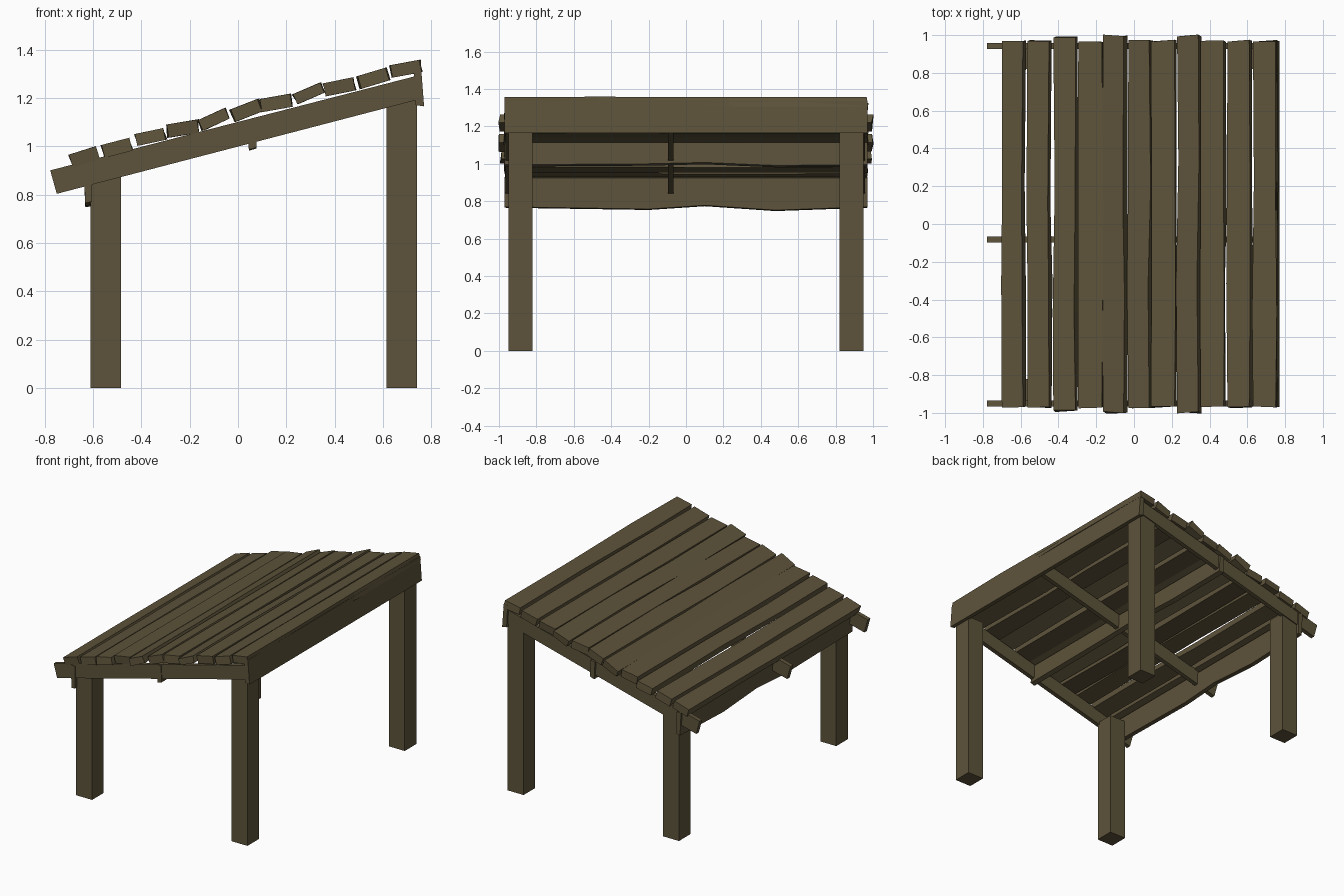
import bpy, bmesh, math, random

if "Cube" in bpy.data.objects:
    bpy.data.objects.remove(bpy.data.objects["Cube"])

random.seed(4)
wood = bpy.data.materials.new("weathered_wood")
wood.diffuse_color = (0.11, 0.087, 0.043, 1)
wood.use_nodes = True
wood.node_tree.nodes["Principled BSDF"].inputs["Base Color"].default_value = wood.diffuse_color


def prism(name, profile, ys, wobble_x=0.0, wobble_z=None):
    """Sweep an xz profile along y; inner rings can be nudged for a rough-sawn look."""
    bm = bmesh.new()
    rings = []
    for i, y in enumerate(ys):
        end = i in (0, len(ys) - 1)
        ring = []
        for k, (x, z) in enumerate(profile):
            dx = 0 if end else random.uniform(-wobble_x, wobble_x)
            dz = wobble_z[i] if wobble_z and k < 2 else 0   # first two points = bottom edge
            dy = random.uniform(-0.006, 0.006) if end and wobble_x else 0
            ring.append(bm.verts.new((x + dx, y + dy, z + dz + dx * 0.26)))
        rings.append(ring)
    n = len(profile)
    for a, b in zip(rings, rings[1:]):
        for k in range(n):
            bm.faces.new((a[k], a[(k + 1) % n], b[(k + 1) % n], b[k]))
    bm.faces.new(rings[0])
    bm.faces.new(rings[-1])
    bmesh.ops.recalc_face_normals(bm, faces=bm.faces)
    me = bpy.data.meshes.new(name)
    bm.to_mesh(me)
    bm.free()
    me.materials.append(wood)
    ob = bpy.data.objects.new(name, me)
    bpy.context.collection.objects.link(ob)
    return ob


# four square posts, tall at +x and short at -x
for side, x0, x1, top in (("low", -0.61, -0.485, 0.89), ("high", 0.615, 0.74, 1.19)):
    for end, y0 in (("front", -0.95), ("back", 0.82)):
        prism(f"{side}_{end}_post", [(x0, 0), (x1, 0), (x1, top), (x0, top)], [y0, y0 + 0.13])

# three sloping rafters
rafter = [(-0.75, 0.803), (0.735, 1.19), (0.735, 1.29), (-0.777, 0.90)]
for name, y in (("front", -0.95), ("middle", -0.082), ("back", 0.942)):
    prism(f"{name}_rafter", rafter, [y - 0.015, y + 0.015])

# lengthwise beams with an uneven lower edge
beam_y = [-0.97, -0.2, 0.1, 0.48, 0.97]
prism("low_beam", [(-0.632, 0.765), (-0.605, 0.77), (-0.605, 0.925), (-0.64, 0.93)],
      beam_y, wobble_z=[0, -0.012, 0.008, -0.018, 0])
prism("middle_beam", [(0.045, 0.985), (0.077, 0.995), (0.072, 1.115), (0.038, 1.108)],
      beam_y, wobble_z=[0, 0.005, 0.012, -0.004, 0])
prism("high_beam", [(0.735, 1.17), (0.77, 1.165), (0.757, 1.335), (0.727, 1.328)],
      beam_y, wobble_z=[0, 0, 0, 0, 0])

# roof planks: top-left x z, top-right x z, thickness, half length
planks = [
    (-0.70, 0.965, -0.588, 1.000, 0.055, 0.97),
    (-0.565, 1.005, -0.45, 1.035, 0.055, 0.97),
    (-0.427, 1.050, -0.31, 1.075, 0.050, 0.99),
    (-0.295, 1.090, -0.17, 1.110, 0.055, 0.97),
    (-0.165, 1.108, -0.055, 1.158, 0.048, 0.998),
    (-0.03, 1.152, 0.08, 1.195, 0.055, 0.97),
    (0.09, 1.195, 0.215, 1.217, 0.055, 0.97),
    (0.228, 1.215, 0.34, 1.263, 0.045, 0.998),
    (0.352, 1.260, 0.475, 1.285, 0.055, 0.97),
    (0.495, 1.290, 0.61, 1.325, 0.055, 0.97),
    (0.63, 1.335, 0.75, 1.357, 0.052, 0.97),
]
for i, (xa, za, xb, zb, t, h) in enumerate(planks):
    a = math.atan2(zb - za, xb - xa)
    dx, dz = t * math.sin(a), -t * math.cos(a)
    prof = [(xa + dx, za + dz), (xb + dx, zb + dz), (xb, zb), (xa, za)]
    ys = [-h, -0.4 * h + random.uniform(-0.1, 0.1), 0.2 * h + random.uniform(-0.15, 0.15), h]
    prism(f"roof_plank_{i + 1}", prof, ys, wobble_x=0.008)
